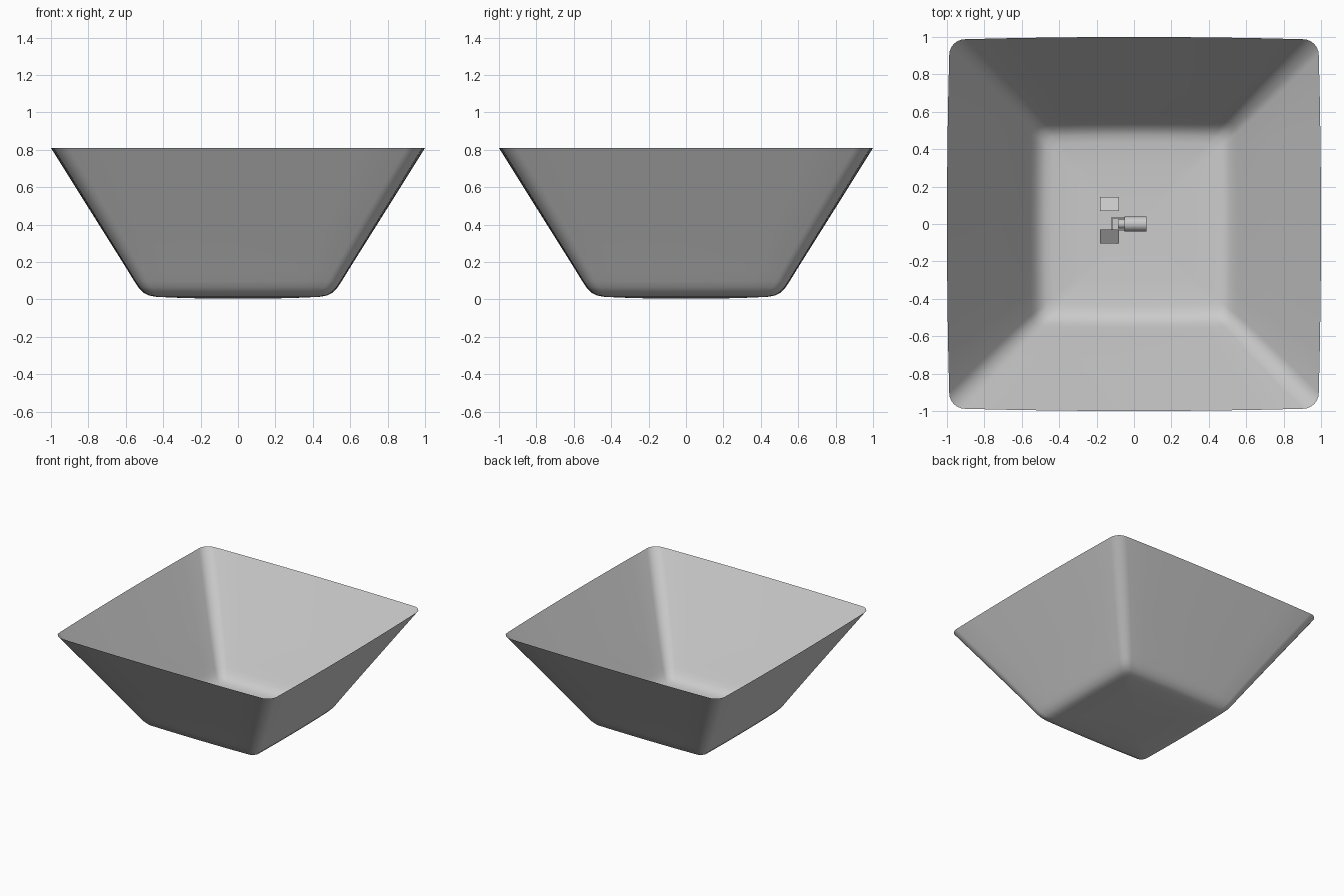
import bpy, bmesh, math
from mathutils import Vector

if "Cube" in bpy.data.objects:
    bpy.data.objects.remove(bpy.data.objects["Cube"])


def ring(s, z, r, bulge):
    """Rounded square outline with slightly bowed sides."""
    pts = []
    for q in range(4):
        a0 = q * math.pi / 2
        c, n = math.cos(a0), math.sin(a0)
        h = s - bulge - r
        side = []
        for i in range(9):
            t = -1 + i / 4
            side.append((s - bulge * t * t, h * t))
        for i in range(1, 6):
            a = i / 6 * math.pi / 2
            side.append((h + r * math.cos(a), h + r * math.sin(a)))
        pts += [Vector((x * c - y * n, x * n + y * c, z)) for x, y in side]
    return pts


def add_object(name, bm):
    me = bpy.data.meshes.new(name)
    bm.to_mesh(me)
    bm.free()
    ob = bpy.data.objects.new(name, me)
    bpy.context.collection.objects.link(ob)
    return ob


# Thin square bowl: half width, height, corner radius, bow of the sides
profile = [(1.0, 0.81, 0.085, 0.012), (0.86, 0.586, 0.085, 0.01),
           (0.72, 0.363, 0.08, 0.008), (0.59, 0.156, 0.07, 0.006),
           (0.555, 0.098, 0.065, 0.006), (0.533, 0.065, 0.06, 0.006),
           (0.505, 0.036, 0.055, 0.006), (0.475, 0.021, 0.05, 0.006),
           (0.435, 0.014, 0.045, 0.005), (0.3, 0.008, 0.03, 0.004),
           (0.12, 0.004, 0.02, 0.002)]
bm = bmesh.new()
rings = [[bm.verts.new(p) for p in ring(*row)] for row in profile]
for a, b in zip(rings, rings[1:]):
    for i in range(len(a)):
        j = (i + 1) % len(a)
        bm.faces.new((a[i], b[i], b[j], a[j]))
bm.faces.new(rings[-1])
bmesh.ops.recalc_face_normals(bm, faces=bm.faces)
for f in bm.faces:
    f.smooth = True
add_object("square_bowl", bm)


def cylinder_x(name, x0, x1, radius, z):
    bpy.ops.mesh.primitive_cylinder_add(
        vertices=24, radius=radius, depth=x1 - x0,
        location=((x0 + x1) / 2, 0, z), rotation=(0, math.pi / 2, 0))
    bpy.context.object.name = name
    bpy.ops.object.shade_smooth_by_angle()


def box(name, loc, size):
    bpy.ops.mesh.primitive_cube_add(size=1, location=loc)
    ob = bpy.context.object
    ob.name = name
    ob.scale = size


# Small capsule resting on the floor
Z = 0.048
cylinder_x("capsule_body", -0.05, 0.068, 0.04, Z)
cylinder_x("capsule_neck", -0.085, -0.05, 0.025, Z)

# Open frame at the end of the capsule
for s in (-1, 1):
    box("frame_arm", (-0.085, s * 0.033, Z), (0.07, 0.007, 0.007))
box("frame_bar", (-0.118, 0, Z), (0.007, 0.073, 0.007))

# Two small tilted panels
for name, y, tilt in (("panel_left", 0.107, -0.25), ("panel_right", -0.067, 0.6)):
    bpy.ops.mesh.primitive_plane_add(size=1, location=(-0.131, y, 0.06),
                                     rotation=(tilt, 0, 0))
    ob = bpy.context.object
    ob.name = name
    ob.scale = (0.104, 0.077 / math.cos(tilt), 1)
